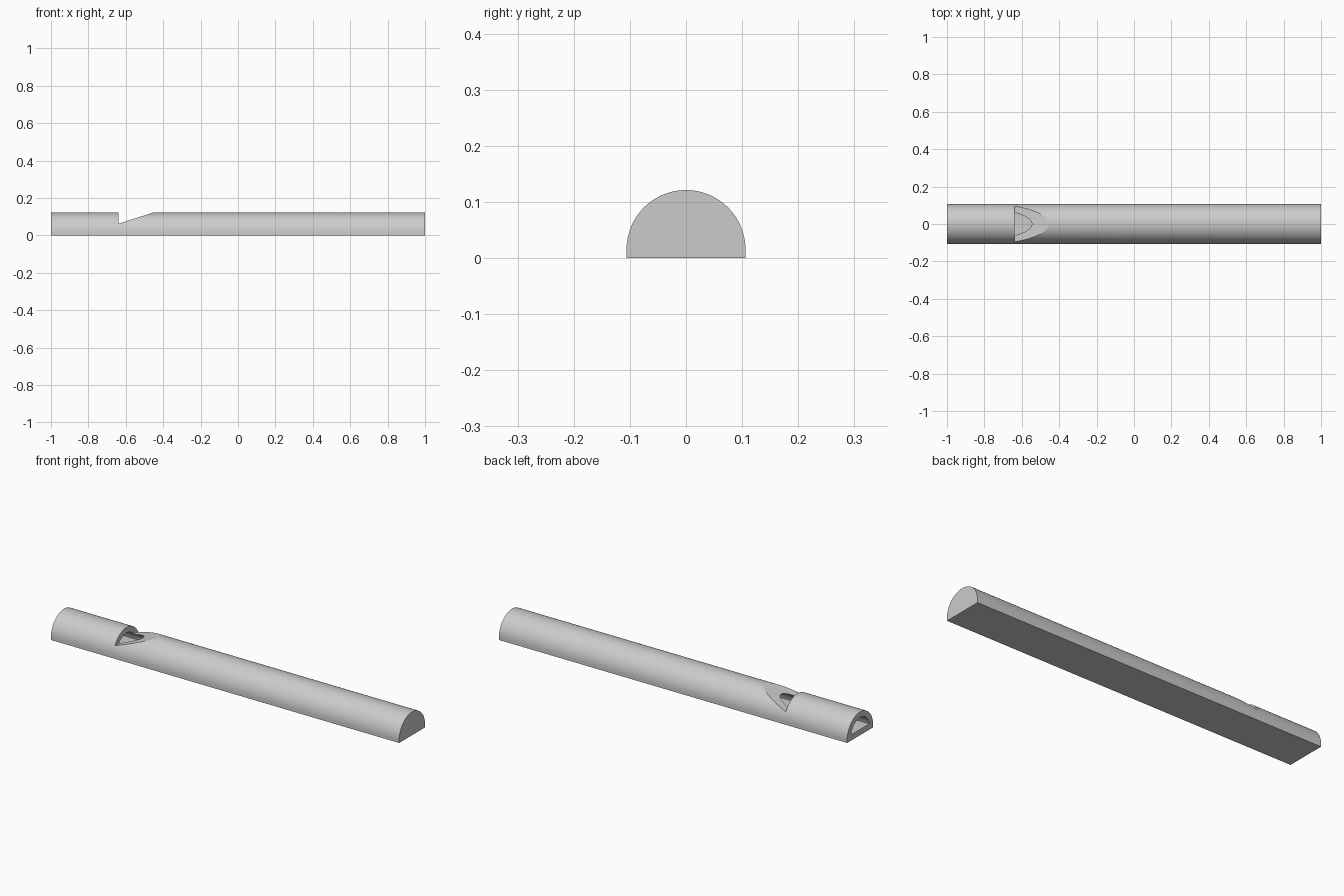
import bpy, bmesh, math

if "Cube" in bpy.data.objects:
    bpy.data.objects.remove(bpy.data.objects["Cube"], do_unlink=True)

RADIUS, WALL, CENTRE_Z = 0.106, 0.029, 0.015
ARC_STEPS = 64

grey = bpy.data.materials.new("light grey")
grey.use_nodes = True
colour = (0.6, 0.6, 0.6, 1)
grey.diffuse_color = colour
grey.node_tree.nodes["Principled BSDF"].inputs["Base Color"].default_value = colour


def prism(name, outline, offset):
    """Extrude a closed 3D outline along an offset vector."""
    bm = bmesh.new()
    face = bm.faces.new([bm.verts.new(p) for p in outline])
    result = bmesh.ops.extrude_face_region(bm, geom=[face])
    moved = [v for v in result["geom"] if isinstance(v, bmesh.types.BMVert)]
    bmesh.ops.translate(bm, verts=moved, vec=offset)
    bmesh.ops.recalc_face_normals(bm, faces=bm.faces)
    mesh = bpy.data.meshes.new(name)
    bm.to_mesh(mesh)
    bm.free()
    mesh.materials.append(grey)
    obj = bpy.data.objects.new(name, mesh)
    bpy.context.collection.objects.link(obj)
    return obj


def half_round(radius, floor, x):
    """Arched section with a flat floor."""
    start = math.asin(max(0, floor - CENTRE_Z) / radius)
    sweep = math.pi - 2 * start
    angles = [start + sweep * i / ARC_STEPS for i in range(ARC_STEPS + 1)]
    points = [(x, radius * math.cos(a), CENTRE_Z + radius * math.sin(a)) for a in angles]
    if floor < CENTRE_Z:
        points += [(x, -radius, floor), (x, radius, floor)]
    return points


# Half-round tube, open at the mouth end and closed at the far end
body = prism("whistle_body", half_round(RADIUS, 0, -1), (2, 0, 0))
bore = prism("bore_cutter", half_round(RADIUS - WALL, 0.03, -1.1), (2.07, 0, 0))

# Sound hole: upright lip and a long ramp
slope = (0.121 - 0.062) / 0.185
notch_side = [(-0.64, -0.2, 0.062), (-0.34, -0.2, 0.062 + 0.3 * slope), (-0.64, -0.2, 0.2)]
notch = prism("notch_cutter", notch_side, (0, 0.4, 0))

bpy.context.view_layer.objects.active = body
body.select_set(True)
for cutter in (bore, notch):
    cutter.hide_render = True
    cut = body.modifiers.new("cut", "BOOLEAN")
    cut.operation = "DIFFERENCE"
    cut.solver = "EXACT"
    cut.object = cutter
    bpy.ops.object.modifier_apply(modifier=cut.name)
    bpy.data.objects.remove(cutter, do_unlink=True)

# Smooth curved walls with crisp rims
bpy.ops.object.shade_smooth_by_angle(angle=math.radians(15))
